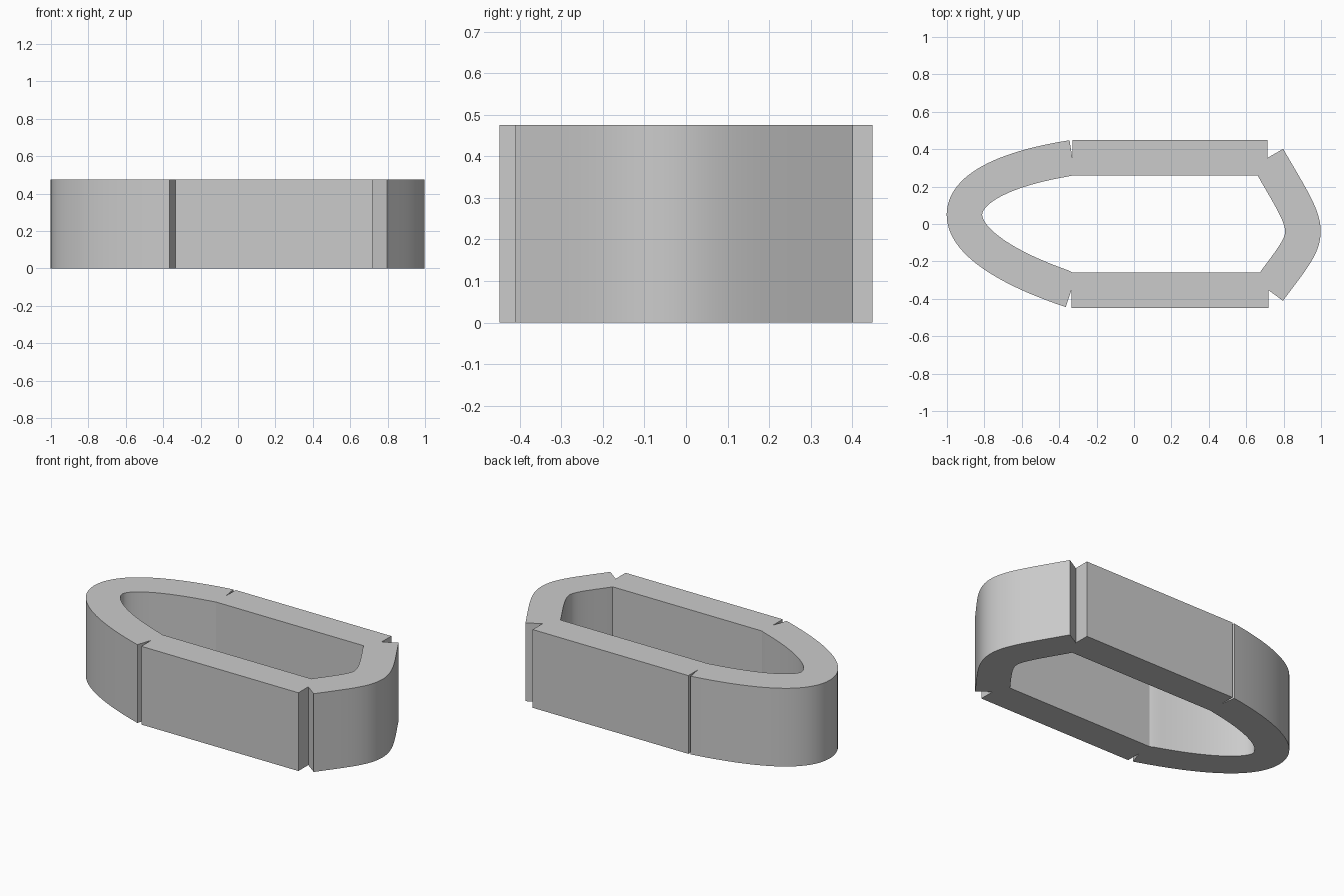
import bpy, bmesh, math
from mathutils import Vector

cube = bpy.data.objects.get("Cube")
if cube:
    bpy.data.objects.remove(cube, do_unlink=True)

HEIGHT = 0.475
HALF = 0.095      # half the wall thickness
BAR = 0.354       # centre line of the straight walls
STEPS = 48


def wall_curve(p0, p1, p2, p3):
    """Cubic centre line offset to both sides: returns (outer, inner) points."""
    p0, p1, p2, p3 = map(Vector, (p0, p1, p2, p3))
    outer, inner = [], []
    for i in range(STEPS + 1):
        t = i / STEPS
        s = 1 - t
        c = p0 * s**3 + p1 * 3 * s * s * t + p2 * 3 * s * t * t + p3 * t**3
        d = ((p1 - p0) * s * s + (p2 - p1) * 2 * s * t + (p3 - p2) * t * t).normalized()
        n = Vector((-d.y, d.x)) * HALF
        outer.append(c + n)
        inner.append(c - n)
    return outer, inner


# Rounded end on the right (-x) and blunt end on the left (+x), both running clockwise
blunt_a, blunt_b = (0.715, BAR), (0.72, -BAR)
round_a, round_b = (-0.335, -BAR), (-0.33, BAR)
blunt_out, blunt_in = wall_curve(blunt_a, (0.965, -0.076), (0.965, -0.025), blunt_b)
round_out, round_in = wall_curve(round_a, (-1.096, -0.10), (-1.10, 0.233), round_b)

# Outer outline, with a notch where each straight wall meets an end
edge = BAR + HALF
outer = ([(round_b[0], edge), (blunt_a[0], edge), blunt_a] + blunt_out +
         [blunt_b, (blunt_b[0], -edge), (round_a[0], -edge), round_a] +
         round_out + [round_b])

# Inner outline, the ends trimmed where they run into the straight walls
lip = BAR - HALF
inner = ([(-0.33, lip), (0.662, lip)] +
         [p for p in blunt_in if abs(p.y) < lip - 0.005] +
         [(0.674, -lip), (-0.33, -lip)] +
         [p for p in round_in if p.x < -0.34])

# Fill between the outlines and raise the walls
bm = bmesh.new()
edges = []
for loop in (outer, inner):
    verts = [bm.verts.new((p[0], p[1], 0)) for p in loop]
    edges += [bm.edges.new((v, verts[i - 1])) for i, v in enumerate(verts)]
bmesh.ops.triangle_fill(bm, use_beauty=True, use_dissolve=False, edges=edges)
top = bmesh.ops.extrude_face_region(bm, geom=bm.faces[:], use_keep_orig=True)
bmesh.ops.translate(bm, vec=(0, 0, HEIGHT),
                    verts=[g for g in top["geom"] if isinstance(g, bmesh.types.BMVert)])
bmesh.ops.recalc_face_normals(bm, faces=bm.faces[:])
mesh = bpy.data.meshes.new("ring_wall")
bm.to_mesh(mesh)
bm.free()

ring = bpy.data.objects.new("ring_wall", mesh)
bpy.context.collection.objects.link(ring)

# Plain grey
grey = bpy.data.materials.new("light_grey")
grey.use_nodes = True
colour = (0.6, 0.6, 0.6, 1)
grey.diffuse_color = colour
grey.node_tree.nodes["Principled BSDF"].inputs["Base Color"].default_value = colour
mesh.materials.append(grey)

# Smooth the curved ends, keep the corners sharp
bpy.ops.object.select_all(action="DESELECT")
ring.select_set(True)
bpy.context.view_layer.objects.active = ring
bpy.ops.object.shade_smooth_by_angle(angle=math.radians(8.5))
